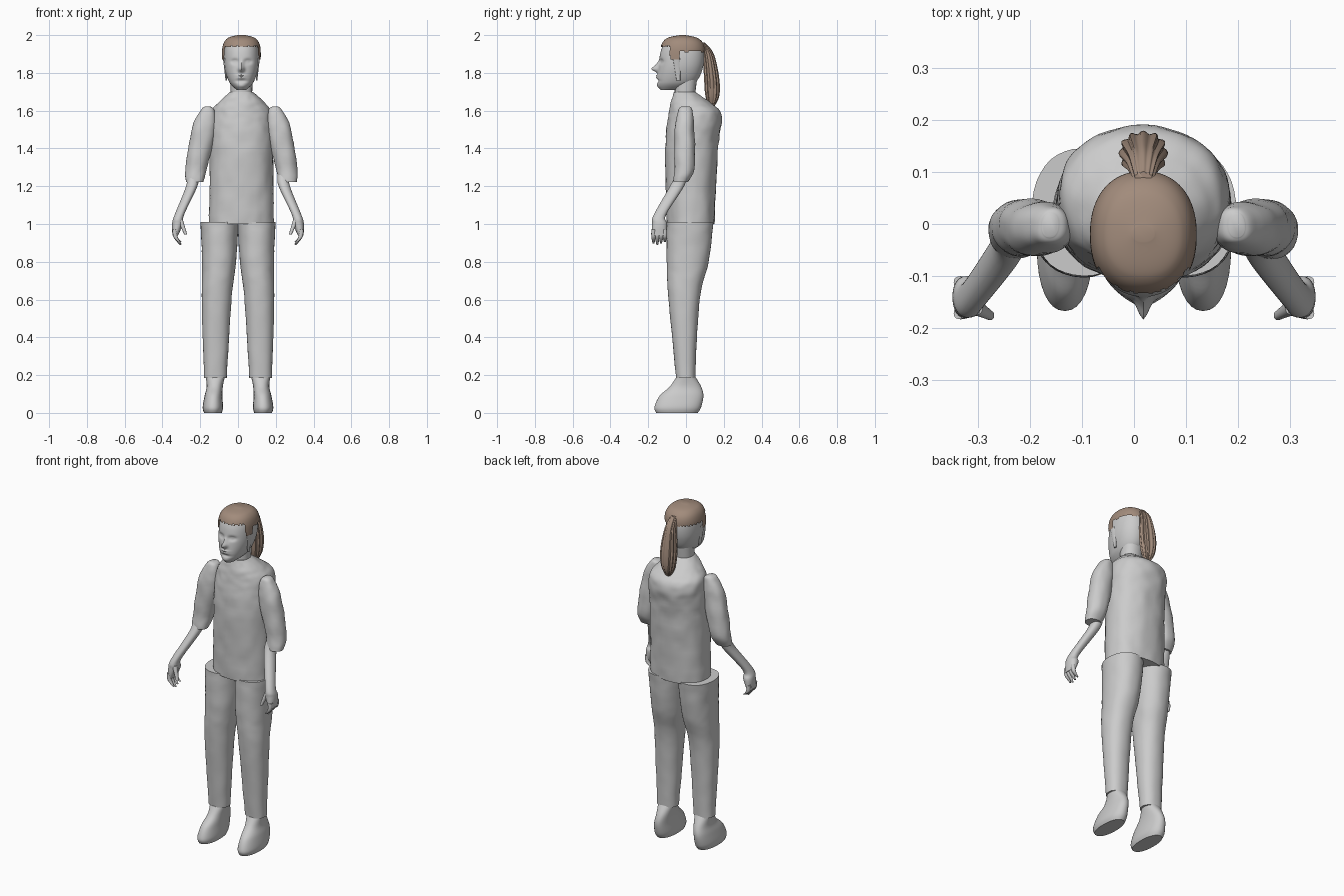
import bpy, bmesh, math
from mathutils import Vector, noise

cube = bpy.data.objects.get("Cube")
if cube:
    bpy.data.objects.remove(cube, do_unlink=True)


def material(name, red, green, blue):
    mat = bpy.data.materials.new(name)
    mat.use_nodes = True
    colour = (red, green, blue, 1)
    mat.diffuse_color = colour
    mat.node_tree.nodes["Principled BSDF"].inputs["Base Color"].default_value = colour
    return mat


GREY = material("plain grey", .6, .6, .6)
BROWN = material("hair brown", .36, .26, .2)
MID = .018  # the upper body sits a little to the left


def catmull(before, start, end, after, t):
    """Smooth value between start and end."""
    slope_in, slope_out = (end - before) / 2, (after - start) / 2
    ease = t * t * (3 - 2 * t)
    bend = t * (1 - t) * (slope_in * (1 - t) - slope_out * t)
    return start + (end - start) * ease + bend


def signed_power(value, power):
    return math.copysign(abs(value) ** power, value)


def loft(name, rings, mat=GREY, side=1, shift=0, sides=24, steps=6,
         wrinkle=0, ridges=0, shape=None, keep=None):
    """Skin smooth cross-sections given as (z, x, half width, front y, back y)."""
    bm = bmesh.new()
    rows = []
    last = len(rings) - 1
    for k in range(last * steps + 1):
        i = min(k // steps, last - 1)
        t = k / steps - i
        near = [rings[min(max(j, 0), last)] for j in range(i - 1, i + 3)]
        z, x, width, front, back = (catmull(*values, t) for values in zip(*near))
        row = []
        for j in range(sides):
            angle = math.tau * j / sides
            out = Vector((math.cos(angle), math.sin(angle), 0))
            grow = 1 + ridges * math.cos(sides * angle / 6)
            px = x + width * grow * signed_power(out.x, .9)
            py = (front + back) / 2 + (back - front) / 2 * grow * signed_power(out.y, .9)
            p = Vector((px, py, z))
            p += out * wrinkle * (noise.noise(p * 14) + noise.noise(p * 30) / 2)
            if shape:
                shape(p)
            p.x = side * p.x + shift
            row.append(bm.verts.new(p))
        rows.append(row)
    for low, high in zip(rows, rows[1:]):
        for j in range(sides):
            bm.faces.new((low[j - 1], low[j], high[j], high[j - 1]))
    bm.faces.new(rows[0])
    bm.faces.new(rows[-1])
    if keep:
        gone = [f for f in bm.faces if not keep(f.calc_center_median())]
        bmesh.ops.delete(bm, geom=gone, context="FACES")
    bmesh.ops.recalc_face_normals(bm, faces=bm.faces)
    mesh = bpy.data.meshes.new(name)
    bm.to_mesh(mesh)
    bm.free()
    mesh.materials.append(mat)
    obj = bpy.data.objects.new(name, mesh)
    bpy.context.collection.objects.link(obj)
    bpy.ops.object.select_all(action="DESELECT")
    obj.select_set(True)
    bpy.context.view_layer.objects.active = obj
    bpy.ops.object.shade_smooth_by_angle(angle=math.radians(50))


# Face relief, the same on both sides: x, z, x spread, z spread, forward push
FEATURES = {
    "eye socket": (.035, 1.86, .02, .012, -.014),
    "eyelid": (.035, 1.86, .01, .005, .007),
    "nose tip": (0, 1.82, .014, .014, .032),
    "nose bridge": (0, 1.84, .01, .02, .014),
    "upper lip": (0, 1.786, .024, .004, .008),
    "lower lip": (0, 1.775, .02, .005, .008),
    "chin crease": (0, 1.757, .03, .008, -.008),
    "chin": (0, 1.73, .025, .012, .006),
}


def face_relief(p):
    if p.y < -.04:
        for x, z, wide, tall, push in FEATURES.values():
            across, up = (abs(p.x) - x) / wide, (p.z - z) / tall
            p.y -= push * math.exp(-across * across - up * up)


def above_hairline(c):
    jag = .004 * math.sin(c.x * 300 + c.y * 170)
    if c.y < -.085:
        edge = 1.94   # forehead
    elif c.y < -.03:
        edge = 1.87   # temples
    else:
        edge = 1.91   # back
    return c.z > edge + jag


# Shirt body
loft("shirt", [(1, 0, .172, -.1, .15), (1.4, 0, .167, -.11, .17),
               (1.58, 0, .16, -.09, .187), (1.64, 0, .125, -.08, .13),
               (1.7, 0, .06, -.065, .05)],
     shift=MID, sides=64, steps=12, wrinkle=.005)

# Neck and head
loft("neck", [(1.66, 0, .056, -.06, .045), (1.78, 0, .06, -.06, .06)], shift=MID)
skull = [(1.71, 0, .025, -.135, -.04), (1.75, 0, .064, -.152, .05),
         (1.83, 0, .09, -.146, .09), (1.92, 0, .09, -.132, .094),
         (1.97, 0, .065, -.1, .06), (1.988, 0, .01, -.03, -.01)]
loft("head", skull, shift=MID, sides=96, steps=16, shape=face_relief)

# Hair cap, a shell just outside the skull, and ponytail
shell = [(z + .012 * (z > 1.9), x, width + .011, front - .004, back + .006)
         for z, x, width, front, back in skull[2:]]
loft("hair_cap", shell, BROWN, shift=MID, sides=80, steps=16, keep=above_hairline)
loft("ponytail", [(1.96, 0, .018, .07, .1), (1.9, 0, .03, .09, .145),
                  (1.78, 0, .044, .098, .172), (1.68, 0, .036, .105, .174),
                  (1.615, 0, .01, .125, .145)],
     BROWN, shift=MID, sides=72, steps=8, ridges=.08)

for label, s in (("left", 1), ("right", -1)):
    # Lock of hair beside the face
    loft(label + "_side_lock", [(1.88, .09, .008, -.07, -.03), (1.76, .08, .004, -.05, -.03)],
         side=s, shift=MID)

    # Rolled sleeve
    loft(label + "_sleeve", [(1.622, .18, .015, -.025, .02), (1.6, .18, .037, -.042, .034),
                             (1.5, .2, .063, -.06, .043), (1.3, .238, .058, -.06, .045),
                             (1.222, .248, .046, -.067, .01)],
         side=s, shift=MID, sides=40, steps=8, wrinkle=.004)

    # Forearm and palm
    loft(label + "_forearm", [(1.26, .24, .03, -.055, .005), (1.2, .245, .03, -.085, -.01),
                              (1.05, .31, .025, -.17, -.105), (1, .32, .029, -.18, -.1),
                              (.94, .332, .015, -.18, -.104)], side=s)

    # Fingers and thumb
    for n in range(4):
        y = -.172 + n * .02
        tip = .89 + .008 * abs(n - 1)
        loft(f"{label}_finger_{n + 1}",
             [(z, x, r, y - r, y + r)
              for z, x, r in ((.97, .336, .011), (.93, .33, .011), (tip, .305, .005))],
             side=s)
    loft(label + "_thumb", [(1.02, .305, .014, -.175, -.145), (.945, .277, .008, -.185, -.167)],
         side=s)

    # Trouser leg
    loft(label + "_trouser_leg", [(1.01, .098, .1, -.1, .145), (.8, .1, .09, -.102, .12),
                                  (.6, .113, .079, -.092, .072), (.185, .12, .06, -.053, .048)],
         side=s, sides=40, steps=12, wrinkle=.002)

    # Shoe
    loft(label + "_shoe", [(.2, .12, .052, -.045, .044), (.14, .123, .043, -.085, .08),
                           (.09, .13, .047, -.14, .092), (.03, .133, .054, -.167, .08),
                           (0, .133, .047, -.158, .062)], side=s, sides=32)
